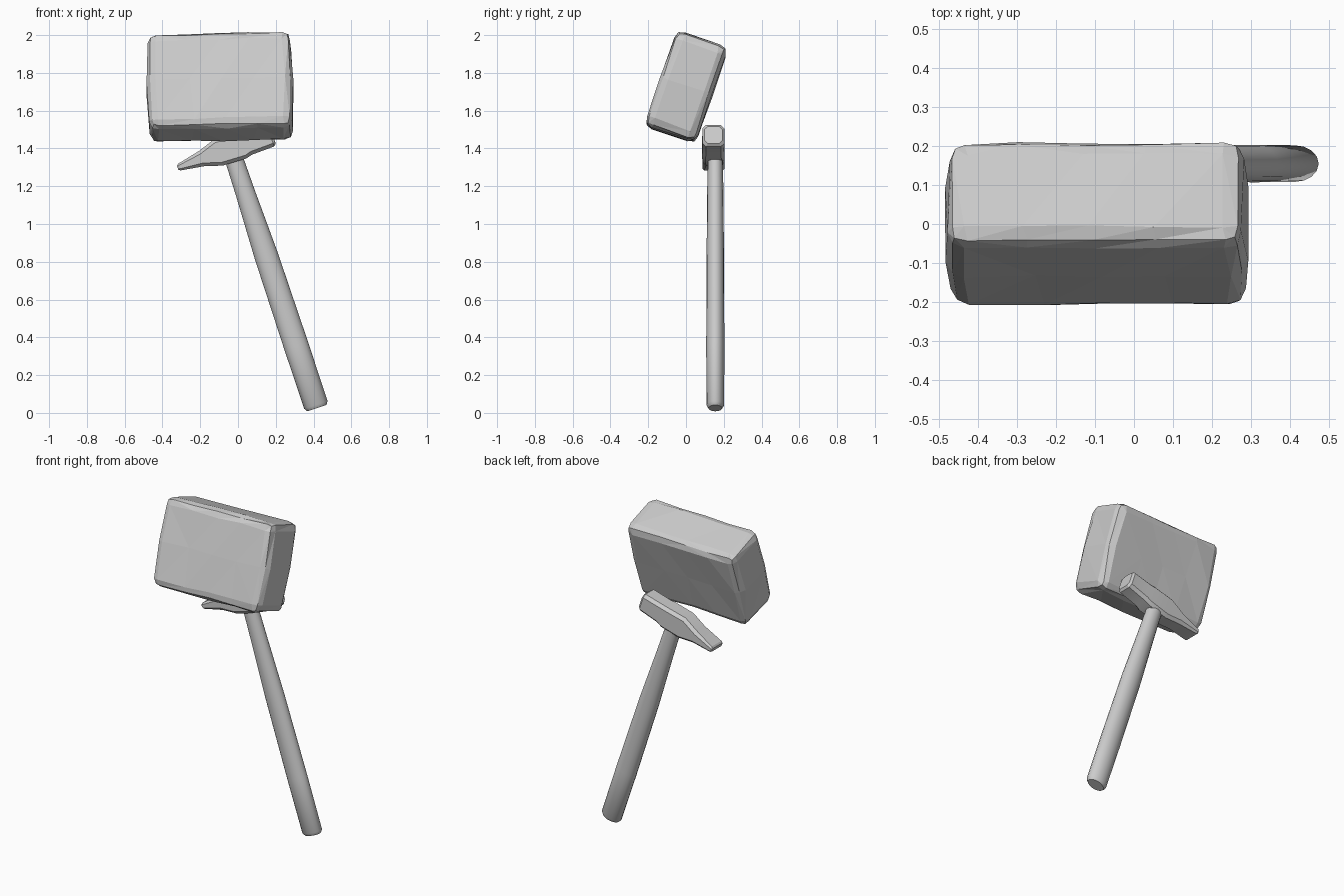
import bpy, bmesh, math, random
from mathutils import Vector, Matrix

if "Cube" in bpy.data.objects:
    bpy.data.objects.remove(bpy.data.objects["Cube"])

random.seed(4)


def finish(bm, name, smooth=None):
    bmesh.ops.recalc_face_normals(bm, faces=bm.faces)
    mesh = bpy.data.meshes.new(name)
    bm.to_mesh(mesh)
    bm.free()
    obj = bpy.data.objects.new(name, mesh)
    bpy.context.collection.objects.link(obj)
    if smooth:
        bpy.ops.object.select_all(action='DESELECT')
        bpy.context.view_layer.objects.active = obj
        obj.select_set(True)
        bpy.ops.object.shade_smooth_by_angle(angle=math.radians(smooth))
    return obj


def loft(bm, rings):
    loops = [[bm.verts.new(p) for p in r] for r in rings]
    n = len(loops[0])
    for a, b in zip(loops, loops[1:]):
        for i in range(n):
            bm.faces.new((a[i], a[(i + 1) % n], b[(i + 1) % n], b[i]))
    bm.faces.new(loops[0][::-1])
    bm.faces.new(loops[-1])


# Stone block: worn, chamfered slab leaning backwards
bm = bmesh.new()
bmesh.ops.create_cube(bm, size=1, matrix=Matrix.Diagonal((0.75, 0.285, 0.53, 1)))
bmesh.ops.bevel(bm, geom=bm.edges[:], offset=0.045, segments=2, profile=0.5, affect='EDGES')
for x in (-0.17, 0.0, 0.16):
    bmesh.ops.bisect_plane(bm, geom=bm.verts[:] + bm.edges[:] + bm.faces[:],
                           plane_co=(x, 0, 0), plane_no=(1, 0.1, 0.08))
bmesh.ops.bisect_plane(bm, geom=bm.verts[:] + bm.edges[:] + bm.faces[:],
                       plane_co=(0, 0, 0), plane_no=(0, 0, 1))
for v in bm.verts:
    if abs(v.co.x) > 0.3:
        v.co.x += math.copysign(0.012 * (1 - (v.co.z / 0.27) ** 2), v.co.x)
    v.co += Vector([random.uniform(-0.005, 0.005) for _ in range(3)])
bmesh.ops.triangulate(bm, faces=bm.faces[:])
block = finish(bm, "stone_block")
block.rotation_euler = (math.radians(-19), math.radians(-1.2), 0)
block.location = (-0.095, 0, 1.725)

# Handle: oval shaft narrowing towards the head
TILT = math.radians(18.4)
base = Vector((0.418, 0.155, 0.025))
axis = Vector((-math.sin(TILT), 0, math.cos(TILT)))
side = Vector((math.cos(TILT), 0, math.sin(TILT)))
bm = bmesh.new()
rings = []
for t, w, d in ((0, 0.053, 0.036), (0.018, 0.065, 0.047), (0.35, 0.066, 0.048),
                (0.85, 0.063, 0.046), (1.2, 0.052, 0.043), (1.42, 0.048, 0.04)):
    rings.append([base + axis * t + side * (w * math.cos(a)) + Vector((0, d * math.sin(a), 0))
                  for a in (i * math.tau / 16 for i in range(16))])
loft(bm, rings)
finish(bm, "hammer_handle", 35)

# Hammer head: square face on the right, wedge peen on the left
# (distance along head, lower height, upper height, half width)
sections = ((-0.305, -0.005, 0.018, 0.052), (-0.295, -0.012, 0.026, 0.058),
            (-0.17, -0.03, 0.055, 0.058), (-0.075, -0.058, 0.088, 0.058),
            (0.055, -0.062, 0.08, 0.06), (0.09, -0.052, 0.076, 0.057),
            (0.215, -0.048, 0.071, 0.058), (0.228, -0.036, 0.06, 0.048))
origin = Vector((-0.028, 0.145, 1.388))
bm = bmesh.new()
rings = []
for u, lo, hi, w in sections:
    c = min(0.018, (hi - lo) * 0.25)
    pts = ((-w + c, lo), (w - c, lo), (w, lo + c), (w, hi - c),
           (w - c, hi), (-w + c, hi), (-w, hi - c), (-w, lo + c))
    rings.append([origin + side * u + axis * h + Vector((0, y, 0)) for y, h in pts])
loft(bm, rings)
finish(bm, "hammer_head", 25)
